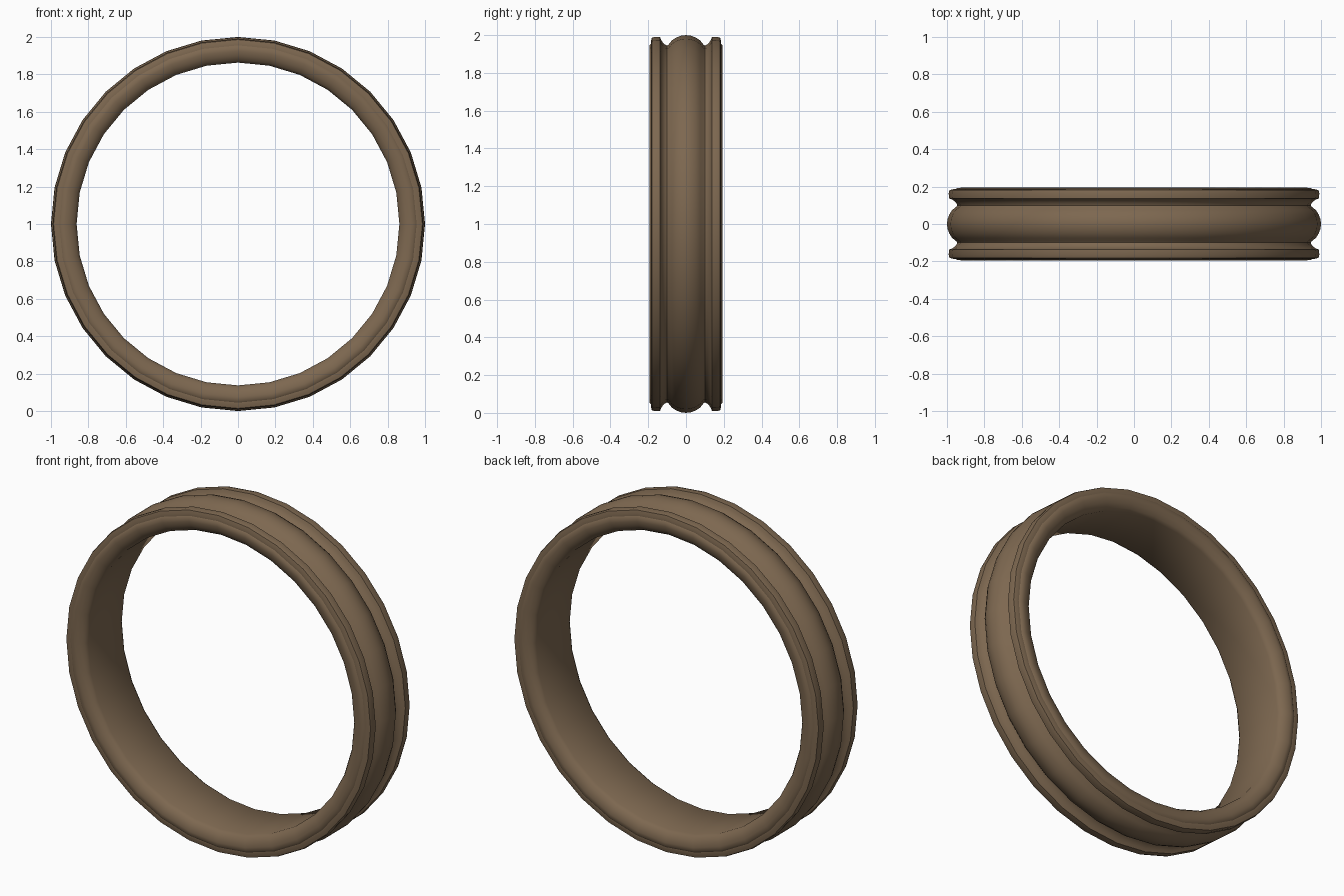
import bpy, bmesh, math

if "Cube" in bpy.data.objects:
    bpy.data.objects.remove(bpy.data.objects["Cube"])

SEGMENTS = 32

# bronze-brown colour
bronze = bpy.data.materials.new("bronze_brown")
bronze.diffuse_color = (0.205, 0.137, 0.08, 1)
bronze.use_nodes = True
bronze.node_tree.nodes["Principled BSDF"].inputs["Base Color"].default_value = bronze.diffuse_color

# half cross-section (y, radius): domed centre, groove, raised lip, rounded rim, bore
half = [(0.0, 1.0), (0.025, 0.997), (0.05, 0.988), (0.075, 0.972), (0.092, 0.95),
        (0.10, 0.945), (0.113, 0.951), (0.124, 0.963), (0.131, 0.973), (0.137, 0.989),
        (0.165, 0.991), (0.181, 0.986), (0.186, 0.968), (0.186, 0.955), (0.193, 0.945),
        (0.194, 0.925), (0.188, 0.90), (0.174, 0.876), (0.155, 0.863)]
# mirror to the other side; the loop closes along the inner bore
profile = [(-y, r) for y, r in reversed(half[1:])] + half

# revolve the profile around the y axis
bm = bmesh.new()
rings = []
for i in range(SEGMENTS):
    a = 2 * math.pi * i / SEGMENTS
    rings.append([bm.verts.new((r * math.sin(a), y, 1 + r * math.cos(a))) for y, r in profile])
n = len(profile)
for i in range(SEGMENTS):
    a, b = rings[i], rings[(i + 1) % SEGMENTS]
    for j in range(n):
        k = (j + 1) % n
        bm.faces.new((a[j], a[k], b[k], b[j]))
bmesh.ops.recalc_face_normals(bm, faces=bm.faces[:])
mesh = bpy.data.meshes.new("ring_band")
bm.to_mesh(mesh)
bm.free()
mesh.materials.append(bronze)

ring = bpy.data.objects.new("ring_band", mesh)
bpy.context.collection.objects.link(ring)
bpy.context.view_layer.objects.active = ring
ring.select_set(True)
bpy.ops.object.shade_smooth_by_angle(angle=math.radians(35))
